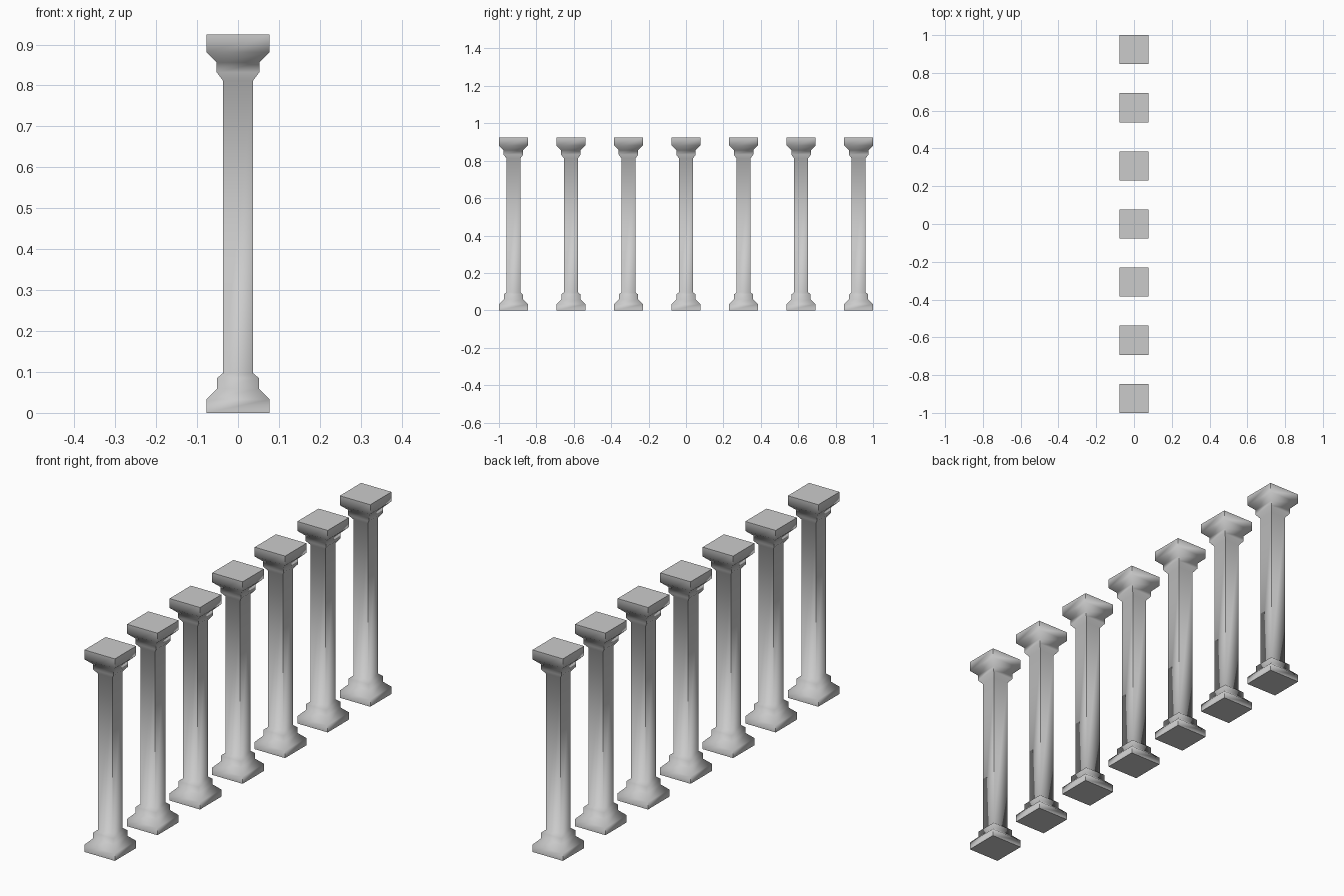
import bpy, bmesh, math

if "Cube" in bpy.data.objects:
    bpy.data.objects.remove(bpy.data.objects["Cube"])

COUNT = 7
HALF = 0.077
SPACING = (2 - 2 * HALF) / (COUNT - 1)

# column silhouette, bottom to top: (half width, height)
PROFILE = [
    (HALF, 0.0), (HALF, 0.033), (0.051, 0.059), (0.051, 0.085), (0.037, 0.097),
    (0.037, 0.812), (0.052, 0.832), (0.052, 0.856), (HALF, 0.881), (HALF, 0.924),
]


def square_column_mesh(profile):
    bm = bmesh.new()
    rings = [[bm.verts.new((sx * w, sy * w, z))
              for sx, sy in ((-1, -1), (1, -1), (1, 1), (-1, 1))]
             for w, z in profile]
    for low, high in zip(rings, rings[1:]):
        for i in range(4):
            j = (i + 1) % 4
            bm.faces.new((low[i], low[j], high[j], high[i]))
    bm.faces.new(rings[0][::-1])
    bm.faces.new(rings[-1])
    bmesh.ops.recalc_face_normals(bm, faces=bm.faces)
    mesh = bpy.data.meshes.new("column")
    bm.to_mesh(mesh)
    bm.free()
    return mesh


# row of identical columns along y
mesh = square_column_mesh(PROFILE)
for k in range(COUNT):
    column = bpy.data.objects.new(f"column_{k + 1}", mesh)
    column.location.y = (k - (COUNT - 1) / 2) * SPACING
    bpy.context.collection.objects.link(column)

# mouldings shade softly, square corners stay crisp
column.select_set(True)
bpy.context.view_layer.objects.active = column
bpy.ops.object.shade_smooth_by_angle(angle=math.radians(65))
